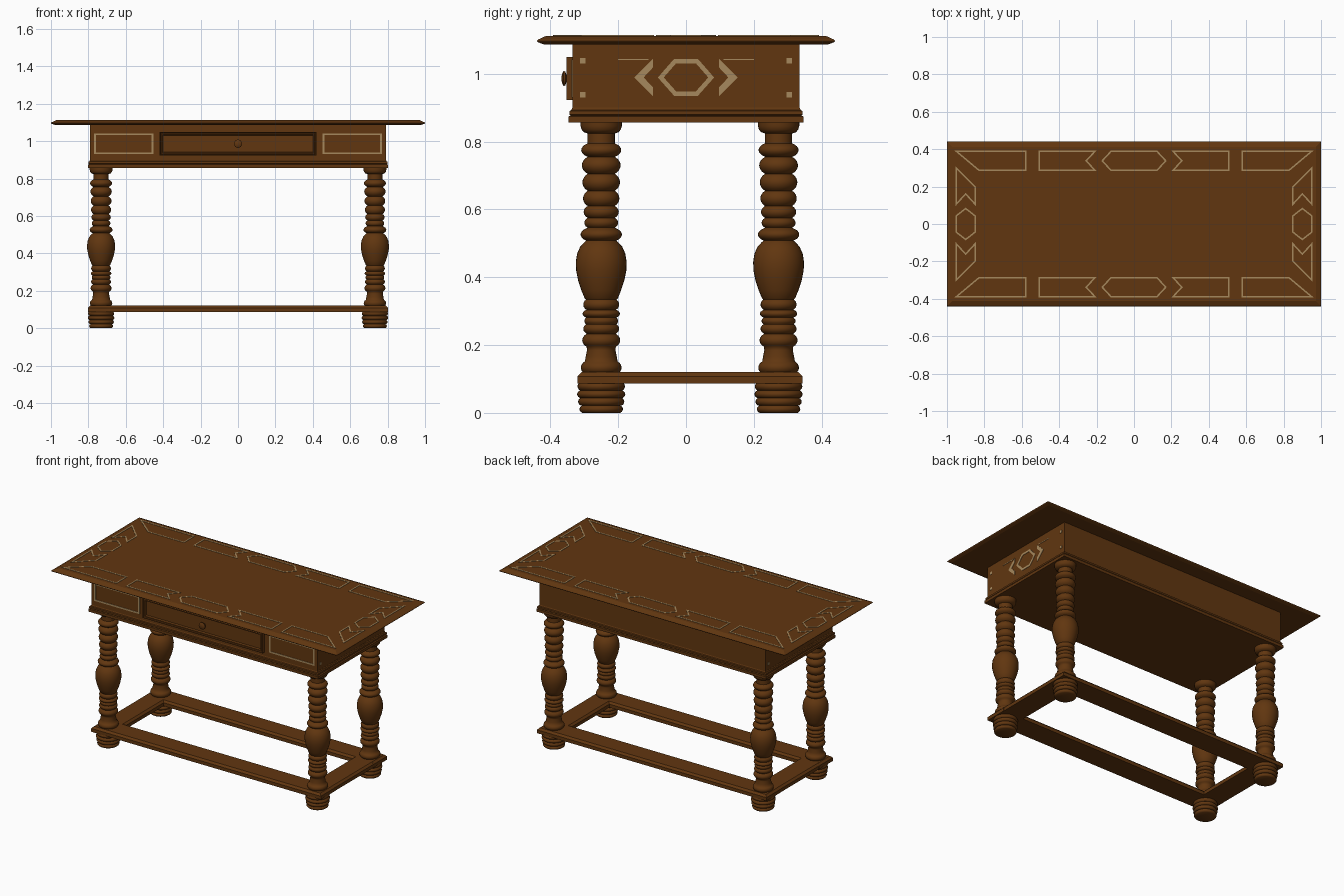
import bpy
import bmesh
import math
from mathutils import Vector, Matrix

cube = bpy.data.objects.get("Cube")
if cube:
    bpy.data.objects.remove(cube, do_unlink=True)


def material(name, rgb):
    mat = bpy.data.materials.new(name)
    mat.use_nodes = True
    colour = (*rgb, 1.0)
    mat.diffuse_color = colour
    bsdf = mat.node_tree.nodes["Principled BSDF"]
    bsdf.inputs["Base Color"].default_value = colour
    bsdf.inputs["Roughness"].default_value = 0.6
    return mat


WOOD = material("brown wood", (0.12, 0.037, 0.005))
INLAY = material("pale inlay", (0.38, 0.25, 0.11))


def finish(name, bm, mat, smooth=False):
    mesh = bpy.data.meshes.new(name)
    bm.to_mesh(mesh)
    bm.free()
    mesh.materials.append(mat)
    obj = bpy.data.objects.new(name, mesh)
    bpy.context.collection.objects.link(obj)
    if smooth:
        bpy.ops.object.select_all(action='DESELECT')
        obj.select_set(True)
        bpy.context.view_layer.objects.active = obj
        bpy.ops.object.shade_smooth_by_angle(angle=math.radians(50))
    return obj


def slab(name, half_x, half_y, levels, centre=(0, 0)):
    """Rectangular block whose outline is inset at each (z, inset) level."""
    bm = bmesh.new()
    loops = []
    for z, inset in levels:
        hx, hy = half_x - inset, half_y - inset
        loops.append([bm.verts.new((centre[0] + sx * hx, centre[1] + sy * hy, z))
                      for sx, sy in ((-1, -1), (1, -1), (1, 1), (-1, 1))])
    for low, high in zip(loops, loops[1:]):
        for i in range(4):
            j = (i + 1) % 4
            bm.faces.new((low[i], low[j], high[j], high[i]))
    bm.faces.new(loops[0][::-1])
    bm.faces.new(loops[-1])
    return finish(name, bm, WOOD)


def turned(name, profile, segments=32):
    """Lathe a (height, radius) profile round z."""
    bm = bmesh.new()
    points = [(profile[0][0], 0)] + profile + [(profile[-1][0], 0)]
    verts = [bm.verts.new((r, 0, z)) for z, r in points]
    edges = [bm.edges.new(pair) for pair in zip(verts, verts[1:])]
    bmesh.ops.spin(bm, geom=verts + edges, cent=(0, 0, 0), axis=(0, 0, 1),
                   angle=math.tau, steps=segments, use_duplicate=False)
    bmesh.ops.remove_doubles(bm, verts=bm.verts, dist=0.00005)
    bmesh.ops.recalc_face_normals(bm, faces=bm.faces)
    return finish(name, bm, WOOD, smooth=True)


def bead(low, high, neck, bulge, steps=8):
    return [(low + (high - low) * i / steps,
             neck + (bulge - neck) * math.sin(math.pi * i / steps) ** 0.7)
            for i in range(steps + 1)]


def inner_loop(points, width):
    """Mitred offset of a closed outline towards its inside."""
    pts = [Vector(p) for p in points]
    n = len(pts)
    area = sum(pts[i].cross(pts[(i + 1) % n]) for i in range(n))
    turn = 1 if area > 0 else -1
    result = []
    for i, p in enumerate(pts):
        a = (p - pts[i - 1]).normalized()
        b = (pts[(i + 1) % n] - p).normalized()
        na, nb = (Vector((-d.y, d.x)) * turn for d in (a, b))
        result.append(p + (na + nb) * width / (1 + na.dot(nb)))
    return result


def inlay(name, place, outlines, solids=(), width=0.01):
    """Thin plates: outlines become line borders, solids are filled."""
    bm = bmesh.new()
    for shape in outlines:
        outer = [bm.verts.new(place(*p)) for p in shape]
        inner = [bm.verts.new(place(*p)) for p in inner_loop(shape, width)]
        for i in range(len(outer)):
            j = (i + 1) % len(outer)
            bm.faces.new((outer[i], outer[j], inner[j], inner[i]))
    for shape in solids:
        bm.faces.new([bm.verts.new(place(*p)) for p in shape])
    obj = finish(name, bm, INLAY)
    plate = obj.modifiers.new("plate", 'SOLIDIFY')
    plate.thickness = 0.004
    plate.offset = 0
    return obj


def rect(u0, u1, v0, v1):
    return [(u0, v0), (u1, v0), (u1, v1), (u0, v1)]


def flip(shape, su, sv=1):
    return [(u * su, v * sv) for u, v in shape]


# Table top, apron and the moulding under it
TOP = 1.112
slab("table_top", 1.0, 0.44, [(1.087, 0.02), (1.093, 0.003), (1.097, 0),
                              (1.101, 0.004), (TOP, 0.028)])
slab("apron", 0.79, 0.335, [(0.89, 0), (1.09, 0)])
slab("apron_moulding", 0.803, 0.347,
     [(0.857, 0), (0.874, 0), (0.877, 0.007), (0.88, 0.003),
      (0.89, 0.003), (0.893, 0.009), (0.9, 0.012)])

# Drawer front with a raised frame and a sunken panel
bm = bmesh.new()
bmesh.ops.create_cube(bm, size=1, matrix=Matrix.Translation((0, -0.339, 0.986))
                      @ Matrix.Diagonal((0.84, 0.028, 0.128, 1)))
front = min(bm.faces, key=lambda f: f.calc_center_median().y)
for thickness, depth in ((0.006, 0), (0.004, -0.006), (0.004, 0.006),
                         (0.008, 0), (0.006, -0.01)):
    bmesh.ops.inset_region(bm, faces=[front], thickness=thickness, depth=depth)
finish("drawer_front", bm, WOOD)
knob = turned("drawer_knob", [(0, 0.012), (0.012, 0.012), (0.015, 0.021),
                              (0.02, 0.022), (0.024, 0.015), (0.026, 0.006)], 24)
knob.location = (0, -0.341, 0.986)
knob.rotation_euler.x = math.pi / 2

# Turned legs: stacked beads with a vase in the middle
profile = []
for args in ((0, 0.022, 0.056, 0.064), (0.022, 0.044, 0.061, 0.068),
             (0.044, 0.066, 0.063, 0.071), (0.066, 0.09, 0.062, 0.07),
             (0.115, 0.152, 0.048, 0.06)):
    profile += bead(*args)
profile += [(0.165, 0.046), (0.185, 0.042)]
for args in ((0.195, 0.233, 0.043, 0.056), (0.235, 0.261, 0.045, 0.053),
             (0.262, 0.28, 0.045, 0.05), (0.281, 0.304, 0.044, 0.055),
             (0.305, 0.334, 0.045, 0.053)):
    profile += bead(*args)
profile += [(0.338, 0.049), (0.36, 0.058), (0.39, 0.068), (0.42, 0.074),
            (0.445, 0.075), (0.47, 0.071), (0.49, 0.062), (0.503, 0.05)]
profile += bead(0.508, 0.544, 0.044, 0.061)
rings = [0.546, 0.575, 0.61, 0.655, 0.705, 0.755, 0.795]
for i, (low, high) in enumerate(zip(rings, rings[1:])):
    profile += bead(low, high, 0.04, 0.05 + 0.0018 * i)
profile += [(0.797, 0.04), (0.824, 0.04), (0.828, 0.052), (0.836, 0.058),
            (0.846, 0.061), (0.86, 0.061)]

LEG_X, LEG_FRONT, LEG_BACK = 0.732, -0.25, 0.273
leg = turned("front_left_leg", profile)
leg.location = (LEG_X, LEG_FRONT, 0)
for name, x, y in (("front_right_leg", -LEG_X, LEG_FRONT),
                   ("back_left_leg", LEG_X, LEG_BACK),
                   ("back_right_leg", -LEG_X, LEG_BACK)):
    copy = leg.copy()
    copy.name = name
    copy.location = (x, y, 0)
    bpy.context.collection.objects.link(copy)

# Stretcher rails joining the legs near the floor
rail = [(0.087, 0), (0.108, 0), (0.12, 0.012)]
HALF = 0.07
MIDDLE = (LEG_FRONT + LEG_BACK) / 2
slab("front_stretcher", 0.803, HALF, rail, (0, LEG_FRONT))
slab("back_stretcher", 0.803, HALF, rail, (0, LEG_BACK))
for side, sx in (("left", 1), ("right", -1)):
    slab(side + "_stretcher", HALF, LEG_BACK - MIDDLE, rail, (sx * LEG_X, MIDDLE))

# Inlaid border on the table top
corner = [(0.96, 0.392), (0.575, 0.392), (0.575, 0.283), (0.83, 0.283)]
notched = [(0.51, 0.392), (0.2, 0.392), (0.25, 0.338), (0.2, 0.283), (0.51, 0.283)]
end_piece = [(0.955, 0.31), (0.845, 0.2), (0.845, 0.095), (0.9, 0.155), (0.955, 0.095)]
outlines = [flip(s, sx, sy) for s in (corner, notched, end_piece)
            for sx in (1, -1) for sy in (1, -1)]
long_hexagon = [(-0.175, 0.338), (-0.125, 0.392), (0.125, 0.392),
                (0.175, 0.338), (0.125, 0.283), (-0.125, 0.283)]
end_hexagon = [(0.9, 0.088), (0.845, 0.045), (0.845, -0.045),
               (0.9, -0.088), (0.955, -0.045), (0.955, 0.045)]
outlines += [flip(long_hexagon, 1, s) for s in (1, -1)]
outlines += [flip(end_hexagon, s) for s in (1, -1)]
inlay("table_top_inlay", lambda u, v: (u, v, TOP), outlines, width=0.008)

# Inlaid rectangles either side of the drawer
panel = rect(0.452, 0.77, 0.93, 1.042)
inlay("front_inlay", lambda u, v: (u, -0.335, v), [panel, flip(panel, -1)])

# Inlaid hexagon, chevrons and corner squares on the ends of the apron
LOW, MID, HIGH = 0.935, 0.989, 1.044
hexagon = [(-0.083, MID), (-0.035, HIGH), (0.035, HIGH),
           (0.083, MID), (0.035, LOW), (-0.035, LOW)]
chevron = [(0.153, MID), (0.098, HIGH), (0.098, HIGH - 0.026), (0.125, MID),
           (0.098, LOW + 0.026), (0.098, LOW)]
solids = []
for s in (1, -1):
    solids += [flip(q, s) for q in (chevron, rect(0.11, 0.2, HIGH - 0.004, HIGH),
                                    rect(0.296, 0.312, 0.93, 0.946),
                                    rect(0.296, 0.312, 1.03, 1.046))]
for side, sx in (("left", 1), ("right", -1)):
    inlay(side + "_end_inlay", lambda u, v: (sx * 0.79, u, v), [hexagon], solids, 0.013)
